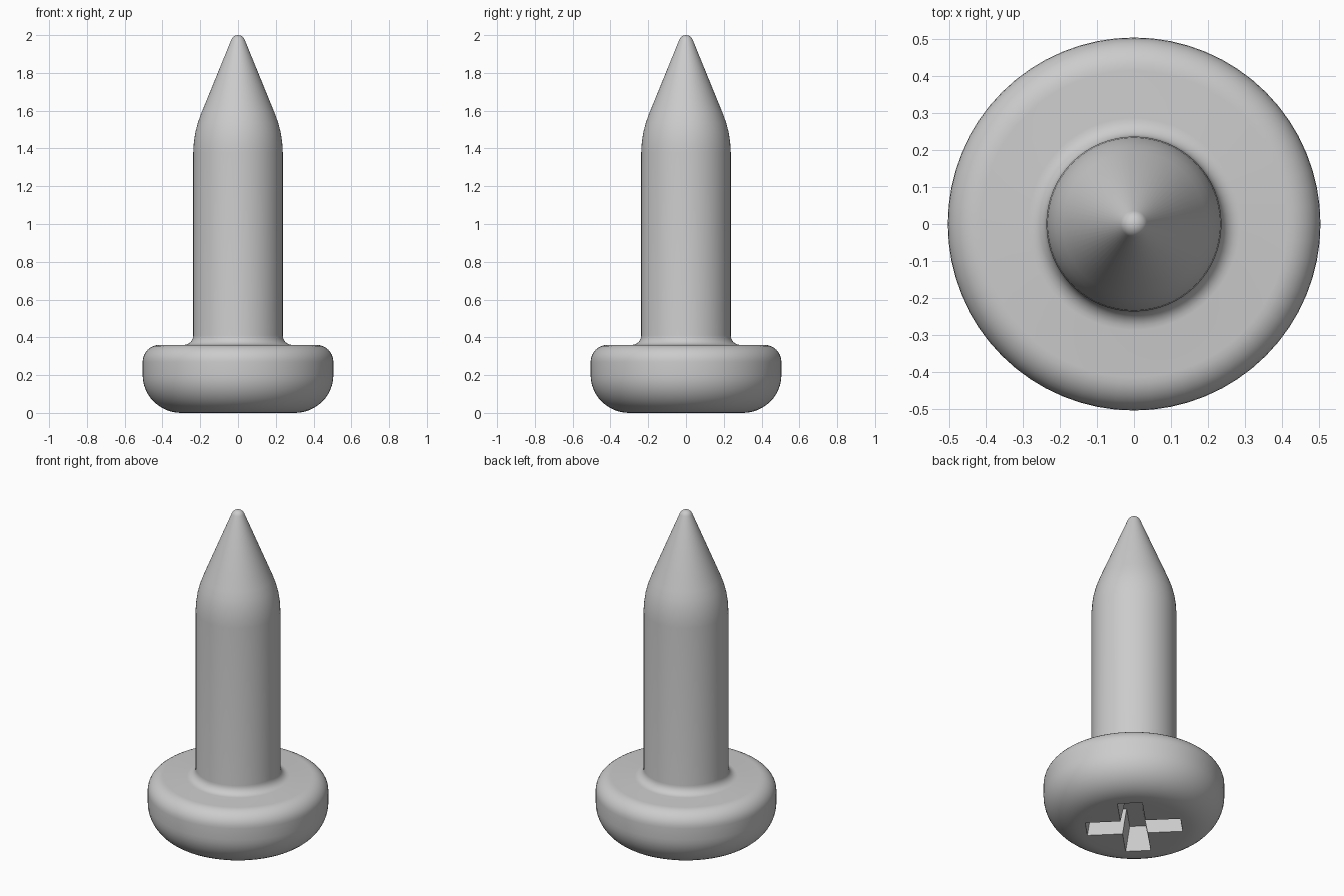
import bpy
import bmesh
from math import sin, cos, pi, radians
from mathutils import Matrix

if "Cube" in bpy.data.objects:
    bpy.data.objects.remove(bpy.data.objects["Cube"], do_unlink=True)

SEGMENTS = 64

steel = bpy.data.materials.new("light grey steel")
steel.use_nodes = True
steel.diffuse_color = (0.6, 0.6, 0.6, 1)
steel.node_tree.nodes["Principled BSDF"].inputs["Base Color"].default_value = (0.6, 0.6, 0.6, 1)


def arc(cx, cz, rx, rz, start, end, steps):
    """Elliptical arc in the profile plane, angles in degrees."""
    angles = [radians(start + (end - start) * i / steps) for i in range(steps + 1)]
    return [(cx + rx * cos(a), cz + rz * sin(a)) for a in angles]


def make_object(name, bm):
    bmesh.ops.recalc_face_normals(bm, faces=bm.faces)
    mesh = bpy.data.meshes.new(name)
    bm.to_mesh(mesh)
    bm.free()
    mesh.materials.append(steel)
    obj = bpy.data.objects.new(name, mesh)
    bpy.context.collection.objects.link(obj)
    return obj


def lathe(name, profile):
    """Revolve a profile around z, closing the bottom flat and the top to a point."""
    bm = bmesh.new()
    rings = []
    for r, z in profile:
        rings.append([bm.verts.new((r * cos(2 * pi * i / SEGMENTS), r * sin(2 * pi * i / SEGMENTS), z))
                      for i in range(SEGMENTS)])
    for low, high in zip(rings, rings[1:]):
        for i in range(SEGMENTS):
            j = (i + 1) % SEGMENTS
            bm.faces.new((low[i], low[j], high[j], high[i]))
    bm.faces.new(rings[0])
    tip = bm.verts.new((0, 0, 2))
    for i in range(SEGMENTS):
        bm.faces.new((rings[-1][i], rings[-1][(i + 1) % SEGMENTS], tip))
    return make_object(name, bm)


def cross_ring(bm, reach, half, z):
    """Twelve-cornered cross outline."""
    corners = [(half, -half), (reach, -half), (reach, half)]
    ring = []
    for quarter in range(4):
        turn = Matrix.Rotation(quarter * pi / 2 + pi / 4, 3, "Z")
        ring += [bm.verts.new(turn @ Matrix.Identity(3) @ bm_point(x, y, z)) for x, y in corners]
    return ring


def bm_point(x, y, z):
    return Matrix.Translation((x, y, z)).to_translation()


# Head, neck fillet, shank and pointed tip in one profile
profile = arc(0.3, 0.2, 0.205, 0.2, -90, 0, 12)
profile += arc(0.415, 0.27, 0.09, 0.09, 0, 90, 8)
profile += arc(0.287, 0.41, 0.05, 0.05, 270, 180, 6)
profile += [(0.237, 1.38), (0.234, 1.43), (0.226, 1.485), (0.213, 1.535), (0.195, 1.585)]
profile += arc(0, 1.962, 0.038, 0.038, 20, 75, 5)
screw = lathe("screw_body", profile)

# Tapered cross recess in the underside of the head
bm = bmesh.new()
levels = [cross_ring(bm, 0.274, 0.077, -0.04),
          cross_ring(bm, 0.242, 0.045, 0.145)]
for i in range(12):
    j = (i + 1) % 12
    bm.faces.new((levels[0][i], levels[0][j], levels[1][j], levels[1][i]))
for ring in levels:
    bm.faces.new(ring)
cutter = make_object("cross_recess_cutter", bm)
cutter.hide_render = True

cut = screw.modifiers.new("cross_recess", "BOOLEAN")
cut.operation = "DIFFERENCE"
cut.solver = "EXACT"
cut.object = cutter

bpy.ops.object.select_all(action="DESELECT")
screw.select_set(True)
bpy.context.view_layer.objects.active = screw
bpy.ops.object.modifier_apply(modifier=cut.name)
bpy.data.objects.remove(cutter, do_unlink=True)
bpy.ops.object.shade_smooth_by_angle(angle=radians(30))
